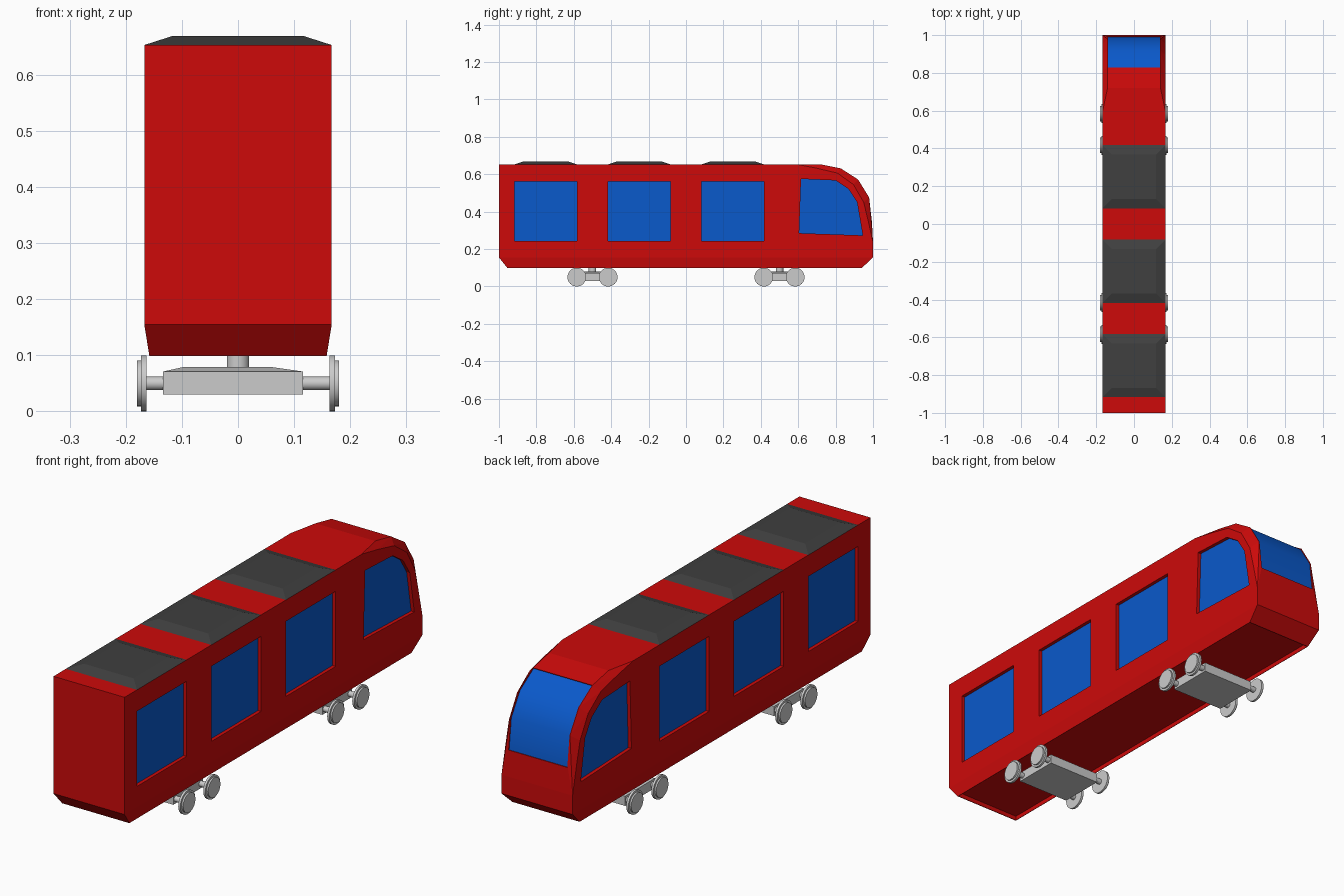
import bpy, bmesh, math
from mathutils import Matrix, Vector

if "Cube" in bpy.data.objects:
    bpy.data.objects.remove(bpy.data.objects["Cube"])


def material(name, color):
    m = bpy.data.materials.new(name)
    m.diffuse_color = (*color, 1)
    m.use_nodes = True
    m.node_tree.nodes["Principled BSDF"].inputs["Base Color"].default_value = m.diffuse_color
    return m


RED = material("red_paint", (0.61, 0.003, 0.003))
BLUE = material("blue_glass", (0.003, 0.1, 0.6))
DARK = material("dark_roof", (0.05, 0.05, 0.05))


def finish(bm, name, mat=None):
    bmesh.ops.recalc_face_normals(bm, faces=bm.faces)
    mesh = bpy.data.meshes.new(name)
    bm.to_mesh(mesh)
    bm.free()
    ob = bpy.data.objects.new(name, mesh)
    bpy.context.collection.objects.link(ob)
    if mat:
        mesh.materials.append(mat)
    return ob


def activate(ob):
    bpy.ops.object.select_all(action='DESELECT')
    ob.select_set(True)
    bpy.context.view_layer.objects.active = ob


def smooth(ob):
    activate(ob)
    bpy.ops.object.shade_smooth_by_angle(angle=math.radians(40))
    return ob


def hull(name, points, mat=None):
    bm = bmesh.new()
    for p in points:
        bm.verts.new(p)
    bmesh.ops.convex_hull(bm, input=bm.verts)
    bmesh.ops.dissolve_limit(bm, angle_limit=math.radians(0.5),
                             verts=bm.verts, edges=bm.edges)
    return finish(bm, name, mat)


def prisms(name, outlines, spans, mat=None):
    # prisms along x from (y, z) outlines, one per (x0, x1) span
    bm = bmesh.new()
    for x0, x1 in spans:
        for pts in outlines:
            f = bm.faces.new([bm.verts.new((x0, y, z)) for y, z in pts])
            r = bmesh.ops.extrude_face_region(bm, geom=[f])
            vs = [v for v in r['geom'] if isinstance(v, bmesh.types.BMVert)]
            bmesh.ops.translate(bm, verts=vs, vec=(x1 - x0, 0, 0))
    return finish(bm, name, mat)


def carve(ob, cutter):
    cutter.hide_render = True
    mod = ob.modifiers.new("recess", 'BOOLEAN')
    mod.operation = 'DIFFERENCE'
    mod.solver = 'EXACT'
    mod.object = cutter
    activate(ob)
    bpy.ops.object.modifier_apply(modifier=mod.name)
    bpy.data.objects.remove(cutter)


def offset(pts, d):
    # shift an open (y, z) curve along its normals (positive is outward)
    out = []
    for i, p in enumerate(pts):
        t = Vector(pts[min(i + 1, len(pts) - 1)]) - Vector(pts[max(i - 1, 0)])
        t.normalize()
        out.append((p[0] - t.y * d, p[1] + t.x * d))
    return out


def frustum(name, base, top, z0, z1, mat=None, zbase=None):
    # base and top are (x0, x1, y0, y1); zbase adds straight walls below
    pts = [(x, y, z) for (a, b, c, d), z in ((base, z0), (top, z1))
           for x in (a, b) for y in (c, d)]
    if zbase is not None:
        a, b, c, d = base
        pts += [(x, y, zbase) for x in (a, b) for y in (c, d)]
    return hull(name, pts, mat)


def cylinder(name, r, depth, loc, axis, segments=32):
    bm = bmesh.new()
    rot = Matrix.Rotation(math.pi / 2, 4, 'Y') if axis == 'X' else Matrix()
    bmesh.ops.create_cone(bm, cap_ends=True, segments=segments, radius1=r, radius2=r,
                          depth=depth, matrix=Matrix.Translation(Vector(loc)) @ rot)
    return smooth(finish(bm, name))


# Car body: flat side outline, narrower nose ridge, tapered floor
W, NOSE = 0.167, 0.14
side = [(-1, 0.155), (-1, 0.653), (0.593, 0.653), (0.70, 0.632), (0.81, 0.606),
        (0.895, 0.545), (0.95, 0.45), (0.972, 0.36), (1, 0.235), (1, 0.155)]
ridge = [(0.72, 0.653), (0.828, 0.631), (0.92, 0.572), (0.979, 0.476), (0.994, 0.345)]
floor = [(-0.955, 0.099), (0.94, 0.099)]
body = hull("car_body", [(s * x, y, z) for s in (-1, 1)
                         for x, pts in ((W, side), (NOSE, ridge), (0.158, floor))
                         for y, z in pts], RED)

# Recessed side windows
bays = [(-0.917, -0.583), (-0.417, -0.083), (0.083, 0.417)]
windows = [[(a, 0.243), (b, 0.243), (b, 0.562), (a, 0.562)] for a, b in bays]
windows.append([(0.605, 0.285), (0.945, 0.273), (0.915, 0.45), (0.87, 0.52),
                (0.80, 0.567), (0.615, 0.575)])
carve(body, prisms("window_cutter", windows, [(-0.2, -0.151), (0.151, 0.2)]))
prisms("side_windows", windows, [(-0.152, -0.149), (0.149, 0.152)], BLUE)

# Windscreen set slightly into the nose ridge
screen = ridge[1:]
inner = offset(screen, -0.006)
carve(body, prisms("windscreen_cutter", [offset(screen, 0.02) + inner[::-1]],
                   [(-0.138, 0.138)]))
smooth(prisms("windscreen", [offset(screen, -0.004) + offset(screen, -0.008)[::-1]],
              [(-0.138, 0.138)], BLUE))

# Underside tray inside a thin skirt
carve(body, prisms("floor_cutter", [[(-0.952, 0.05), (0.937, 0.05),
                                     (0.937, 0.118), (-0.952, 0.118)]],
                   [(-0.156, 0.156)]))

# Roof units
for i, (a, b) in enumerate(bays):
    frustum(f"roof_unit_{i + 1}", (-W, W, a, b), (-0.117, 0.117, a + 0.05, b - 0.05),
            0.653, 0.669, DARK)

# Bogies: frame, pivot, two axles, four flanged wheels
for label, yc in (("front", -0.5), ("rear", 0.5)):
    frustum(f"{label}_bogie_frame", (-0.134, 0.116, yc - 0.1, yc + 0.1),
            (-0.098, 0.06, yc - 0.06, yc + 0.06), 0.071, 0.079, zbase=0.03)
    cylinder(f"{label}_bogie_pivot", 0.02, 0.045, (0, yc, 0.0975), 'Z')
    for j, dy in enumerate((-0.084, 0.084)):
        y = yc + dy
        cylinder(f"{label}_axle_{j + 1}", 0.012, 0.33, (0, y, 0.05), 'X', 24)
        for s, hand in ((-1, "left"), (1, "right")):
            cylinder(f"{label}_{hand}_wheel_flange_{j + 1}", 0.05, 0.01,
                     (s * 0.168, y, 0.05), 'X')
            cylinder(f"{label}_{hand}_wheel_tread_{j + 1}", 0.041, 0.009,
                     (s * 0.1755, y, 0.05), 'X')
